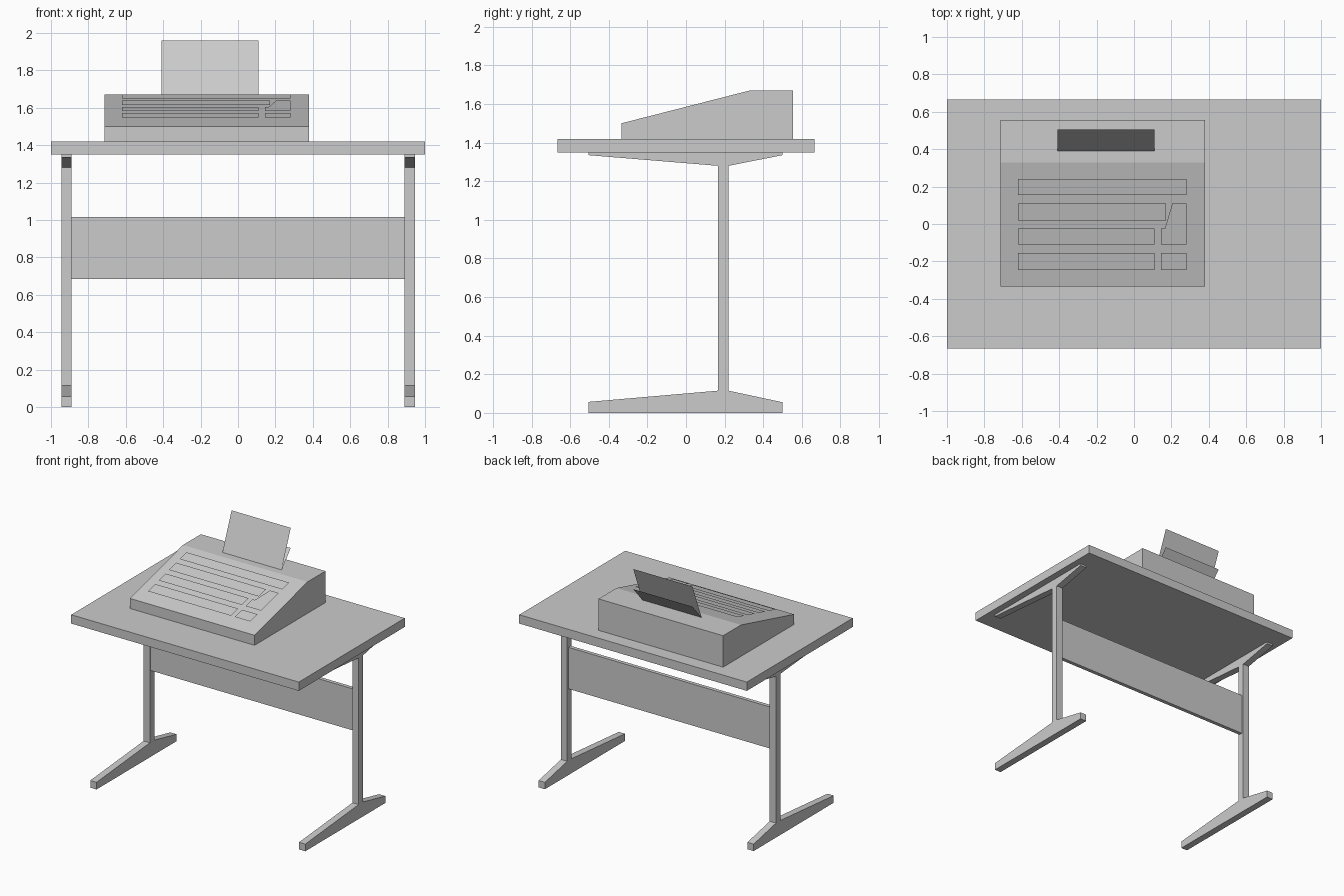
import bpy, bmesh

cube = bpy.data.objects.get("Cube")
if cube:
    bpy.data.objects.remove(cube, do_unlink=True)

grey = bpy.data.materials.new("light_grey")
grey.use_nodes = True
grey.diffuse_color = (0.6, 0.6, 0.6, 1)
grey.node_tree.nodes["Principled BSDF"].inputs["Base Color"].default_value = (0.6, 0.6, 0.6, 1)


def finish(name, bm):
    mesh = bpy.data.meshes.new(name)
    bm.normal_update()
    bm.to_mesh(mesh)
    bm.free()
    mesh.materials.append(grey)
    obj = bpy.data.objects.new(name, mesh)
    bpy.context.collection.objects.link(obj)
    return obj


def extrude_profile(name, profile, x0, x1):
    """Solid made by sweeping a (y, z) outline from x0 to x1."""
    bm = bmesh.new()
    face = bm.faces.new([bm.verts.new((x0, y, z)) for y, z in profile])
    moved = bmesh.ops.extrude_face_region(bm, geom=[face])["geom"]
    verts = [g for g in moved if isinstance(g, bmesh.types.BMVert)]
    bmesh.ops.translate(bm, verts=verts, vec=(x1 - x0, 0, 0))
    bmesh.ops.recalc_face_normals(bm, faces=bm.faces)
    return finish(name, bm)


def box(name, x0, x1, y0, y1, z0, z1):
    return extrude_profile(name, [(y0, z0), (y1, z0), (y1, z1), (y0, z1)], x0, x1)


def sheet(name, points):
    bm = bmesh.new()
    bm.faces.new([bm.verts.new(p) for p in points])
    return finish(name, bm)


# Table top and modesty panel
box("table_top", -1, 1, -0.665, 0.665, 1.35, 1.42)
box("back_panel", -0.89, 0.89, 0.175, 0.205, 0.685, 1.015)

# Legs: foot, post and bracket in one outline
leg = [(-0.505, 0), (0.5, 0), (0.5, 0.055), (0.22, 0.115),
       (0.22, 1.28), (0.5, 1.335), (0.5, 1.35), (-0.505, 1.35),
       (-0.505, 1.335), (0.165, 1.28), (0.165, 0.115), (-0.505, 0.057)]
for name, side in (("left_leg", 1), ("right_leg", -1)):
    extrude_profile(name, leg, side * 0.89, side * 0.945)

# Typewriter body
extrude_profile("typewriter_body",
                [(-0.335, 1.42), (0.555, 1.42), (0.555, 1.67), (0.33, 1.67), (-0.335, 1.5)],
                -0.715, 0.38)


# Key rows: thin sheets hovering parallel to the sloped front
def key(name, outline):
    slope = 0.17 / 0.665
    sheet(name, [(x, y, 1.525 + (y + 0.335) * slope) for x, y in outline])


def key_bar(name, x0, x1, y0, y1):
    key(name, [(x0, y0), (x1, y0), (x1, y1), (x0, y1)])


key_bar("key_row_back", -0.62, 0.28, 0.155, 0.24)
key_bar("key_row_upper", -0.62, 0.17, 0.02, 0.11)
key_bar("key_row_lower", -0.62, 0.11, -0.11, -0.025)
key_bar("key_row_front", -0.62, 0.11, -0.245, -0.155)
key_bar("corner_key", 0.145, 0.28, -0.245, -0.155)
key("return_key", [(0.145, -0.11), (0.28, -0.11), (0.28, 0.11),
                   (0.205, 0.11), (0.165, -0.025), (0.145, -0.025)])

# Paper: tall front sheet and short rear flap sharing a lower edge
for name, top in (("paper_sheet", 1.96), ("paper_flap", 1.8)):
    sheet(name, [(-0.41, 0.39, 1.67), (0.11, 0.39, 1.67),
                 (0.11, 0.505, top), (-0.41, 0.505, top)])
